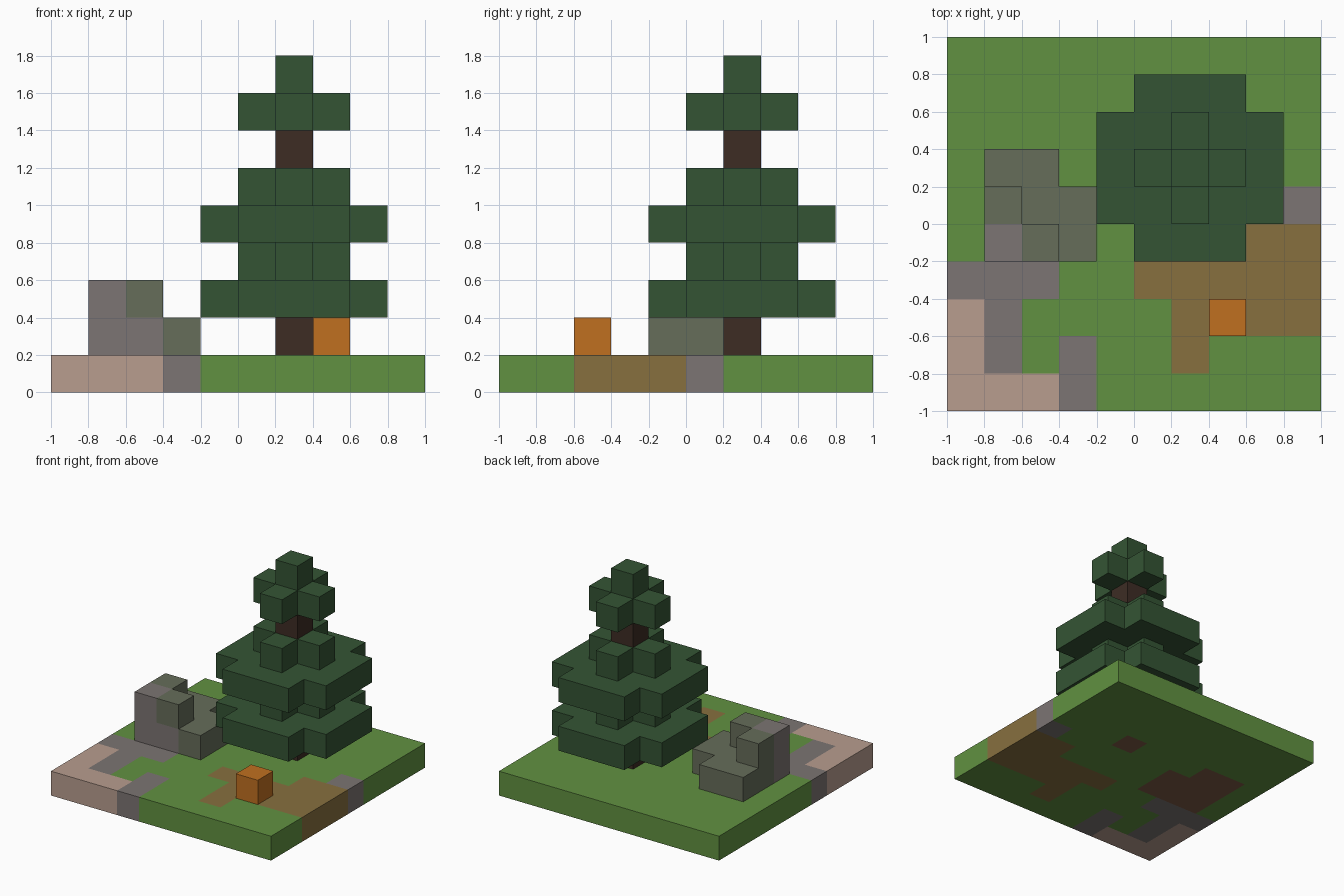
import bpy
import bmesh
from mathutils import Vector

CELL = 0.2

default_cube = bpy.data.objects.get("Cube")
if default_cube:
    bpy.data.objects.remove(default_cube, do_unlink=True)


def to_linear(channel):
    c = channel / 255
    return c / 12.92 if c <= 0.04045 else ((c + 0.055) / 1.055) ** 2.4


def make_material(name, hex_code):
    rgb = [to_linear(b) for b in bytes.fromhex(hex_code)]
    mat = bpy.data.materials.new(name)
    mat.use_nodes = True
    mat.diffuse_color = (*rgb, 1)
    shader = next(n for n in mat.node_tree.nodes if n.type == 'BSDF_PRINCIPLED')
    shader.inputs["Base Color"].default_value = (*rgb, 1)
    shader.inputs["Roughness"].default_value = 0.9
    return mat


# One letter per colour, used by the layer maps
MATERIALS = {
    "g": make_material("grass_green", "619141"),
    "p": make_material("path_brown", "87703f"),
    "d": make_material("soil_brown", "7e5a44"),
    "s": make_material("stone_grey", "7c7573"),
    "m": make_material("mossy_grey", "666d5a"),
    "a": make_material("sand_pink", "b89d8f"),
    "t": make_material("bark_brown", "3d2c24"),
    "l": make_material("leaf_green", "345434"),
    "o": make_material("pumpkin_orange", "c07020"),
}

AXES = [Vector(a) for a in ((1, 0, 0), (0, 1, 0), (0, 0, 1))]


def build_blocks(name, layers, corner):
    """Layers go upward; rows in a layer go from back to front.
    corner is the cell index of the lowest, front, right block."""
    cells = {}
    for k, rows in enumerate(layers):
        for j, row in enumerate(reversed(rows)):
            for i, letter in enumerate(row):
                if letter != ".":
                    cells[(i, j, k)] = letter
    letters = sorted(set(cells.values()))

    # Only the faces between a block and open air
    bm = bmesh.new()
    for cell, letter in cells.items():
        centre = Vector(cell) + Vector((0.5, 0.5, 0.5))
        for n, axis in enumerate(AXES):
            for sign in (1, -1):
                normal = axis * sign
                if tuple(int(v) for v in Vector(cell) + normal) in cells:
                    continue
                u = AXES[(n + 1) % 3] * 0.5
                v = AXES[(n + 2) % 3] * 0.5 * sign
                mid = centre + normal * 0.5
                quad = (mid - u - v, mid + u - v, mid + u + v, mid - u + v)
                face = bm.faces.new([bm.verts.new(p) for p in quad])
                face.material_index = letters.index(letter)
    bmesh.ops.remove_doubles(bm, verts=bm.verts, dist=0.01)
    bmesh.ops.scale(bm, vec=(CELL, CELL, CELL), verts=bm.verts)

    mesh = bpy.data.meshes.new(name)
    bm.to_mesh(mesh)
    bm.free()
    for letter in letters:
        mesh.materials.append(MATERIALS[letter])
    obj = bpy.data.objects.new(name, mesh)
    obj.location = Vector(corner) * CELL - Vector((1, 1, 0))
    bpy.context.collection.objects.link(obj)
    return obj


# Ground slab with sand, stone and a path
ground = ["g" * 10] * 3 + [
    "gddgggdggg",
    "gdddgggggs",
    "gdddggggpp",
    "sssggppppp",
    "asggggpppp",
    "asgsggpggg",
    "aaasgggggg",
]
build_blocks("ground", [ground], (0, 0, 0))

# Mossy boulder
build_blocks("boulder", [["mm.", "mmm", "ssm"], ["...", "m..", "sm."]], (1, 4, 1))

# Pumpkin block
build_blocks("pumpkin", [["o"]], (7, 2, 1))

# Tree trunk
build_blocks("tree_trunk", [["t"]] * 6, (6, 6, 1))

# Foliage: wide rounded tiers alternating with small crosses
wide = [".lll."] + ["lllll"] * 3 + [".lll."]
cross = [".....", "..l..", ".lll.", "..l..", "....."]
tip = [".....", ".....", "..l..", ".....", "....."]
build_blocks("lower_foliage", [wide, cross, wide, cross], (4, 4, 2))
build_blocks("upper_foliage", [cross, tip], (4, 4, 7))
